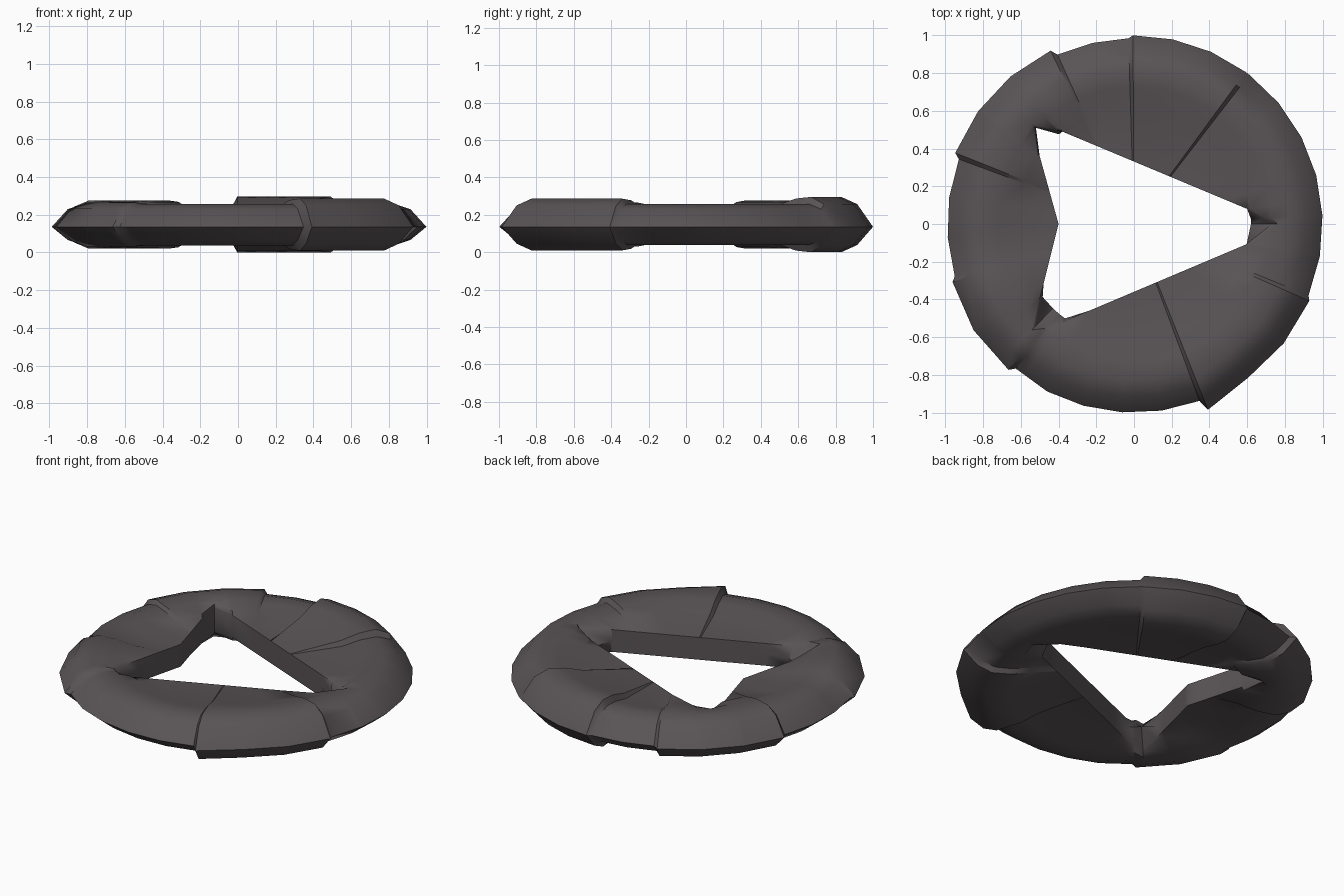
import bpy, bmesh
from math import radians, degrees, cos, sin, atan2
from mathutils import Vector

cube = bpy.data.objects.get("Cube")
if cube:
    bpy.data.objects.remove(cube)

MID = 0.148
PLATE = 0.07

# Hole outline, counter-clockwise
HOLE = [(0.73, 0), (0.6, 0.08), (-0.38, 0.49), (-0.52, 0.51), (-0.5, 0.36),
        (-0.4, 0), (-0.5, -0.4), (-0.52, -0.54), (-0.38, -0.52), (0.59, -0.11)]

# Rim sectors: start and end angle, first radius, body radius, half thickness
SECTORS = [(53, 91, 1.0, 1.0, 0.148), (91, 115, 0.985, 0.985, 0.11),
           (115, 159, 1.02, 1.02, 0.128), (159, 197, 0.99, 0.99, 0.11),
           (197, 230, 1.01, 1.02, 0.117), (230, 291, 0.99, 1.0, 0.11),
           (291, 337, 1.06, 1.015, 0.138), (337, 413, 1.0, 1.0, 0.11)]


def hole_radius(a):
    """Distance from the centre to the hole edge at an angle."""
    d = Vector((cos(a), sin(a)))
    hits = []
    for p, q in zip(HOLE, HOLE[1:] + HOLE[:1]):
        p, e = Vector(p), Vector(q) - Vector(p)
        det = d.x * e.y - d.y * e.x
        if abs(det) < 1e-9:
            continue
        t = (p.x * e.y - p.y * e.x) / det
        u = (p.x * d.y - p.y * d.x) / det
        if t > 0 and -1e-4 <= u <= 1 + 1e-4:
            hits.append(t)
    return max(hits)


def sector_stations():
    """Angles with rim radius and thickness, with a short step between sectors."""
    corners = [degrees(atan2(y, x)) % 360 for x, y in HOLE]
    out = []
    for start, end, first, body, half in SECTORS:
        lo, hi = start + 0.7, end - 0.7
        n = max(2, round((hi - lo) / 13))
        rim = [(lo + (hi - lo) * i / n, first if i == 0 else body) for i in range(n + 1)]
        angles = [a for a, r in rim]
        extra = [c + k for c in corners for k in (0, 360) if lo < c + k < hi]
        for a in sorted(set(angles + extra)):
            # keep the rim straight between its own corners
            for (a0, r0), (a1, r1) in zip(rim, rim[1:]):
                if a0 <= a <= a1:
                    p = Vector((r0 * cos(radians(a0)), r0 * sin(radians(a0))))
                    q = Vector((r1 * cos(radians(a1)), r1 * sin(radians(a1))))
                    d = Vector((cos(radians(a)), sin(radians(a))))
                    e = q - p
                    r = (p.x * e.y - p.y * e.x) / (d.x * e.y - d.y * e.x)
                    out.append((radians(a), r, half))
                    break
    return out


def cross_section(a, rim, half):
    """Closed section from the inner wall over the top, rim and underside."""
    h = hole_radius(a)
    keep_open = 130 < degrees(a) % 360 < 145
    inner = h if keep_open else min(h, 0.62)
    upper = [(h, PLATE), (max(0.62, h + 0.01), PLATE + (half - 0.1) * 0.8),
             (max(0.73, h + 0.03), half * 0.94), (rim - 0.17, half),
             (rim - 0.085, half * 0.74)]
    lower = [(r, -z) for r, z in reversed(upper)]
    return [(inner, 0)] + upper + [(rim, -0.012)] + lower


# Irregular ring swept through the sections
bm = bmesh.new()
loops = []
for a, rim, half in sector_stations():
    loops.append([bm.verts.new((r * cos(a), r * sin(a), MID + z))
                  for r, z in cross_section(a, rim, half)])
for A, B in zip(loops, loops[1:] + loops[:1]):
    for i in range(len(A)):
        j = (i + 1) % len(A)
        bm.faces.new((A[i], A[j], B[j], B[i]))
bmesh.ops.dissolve_degenerate(bm, dist=1e-4, edges=bm.edges)
bmesh.ops.recalc_face_normals(bm, faces=bm.faces)
mesh = bpy.data.meshes.new("ring")
bm.to_mesh(mesh)
bm.free()
ring = bpy.data.objects.new("ring", mesh)
bpy.context.collection.objects.link(ring)

# Dark grey material
mat = bpy.data.materials.new("dark_grey")
mat.use_nodes = True
colour = (0.1, 0.088, 0.093, 1)
mat.diffuse_color = colour
mat.node_tree.nodes["Principled BSDF"].inputs["Base Color"].default_value = colour
mesh.materials.append(mat)

bpy.ops.object.select_all(action='DESELECT')
ring.select_set(True)
bpy.context.view_layer.objects.active = ring
bpy.ops.object.shade_smooth_by_angle(angle=radians(40))
